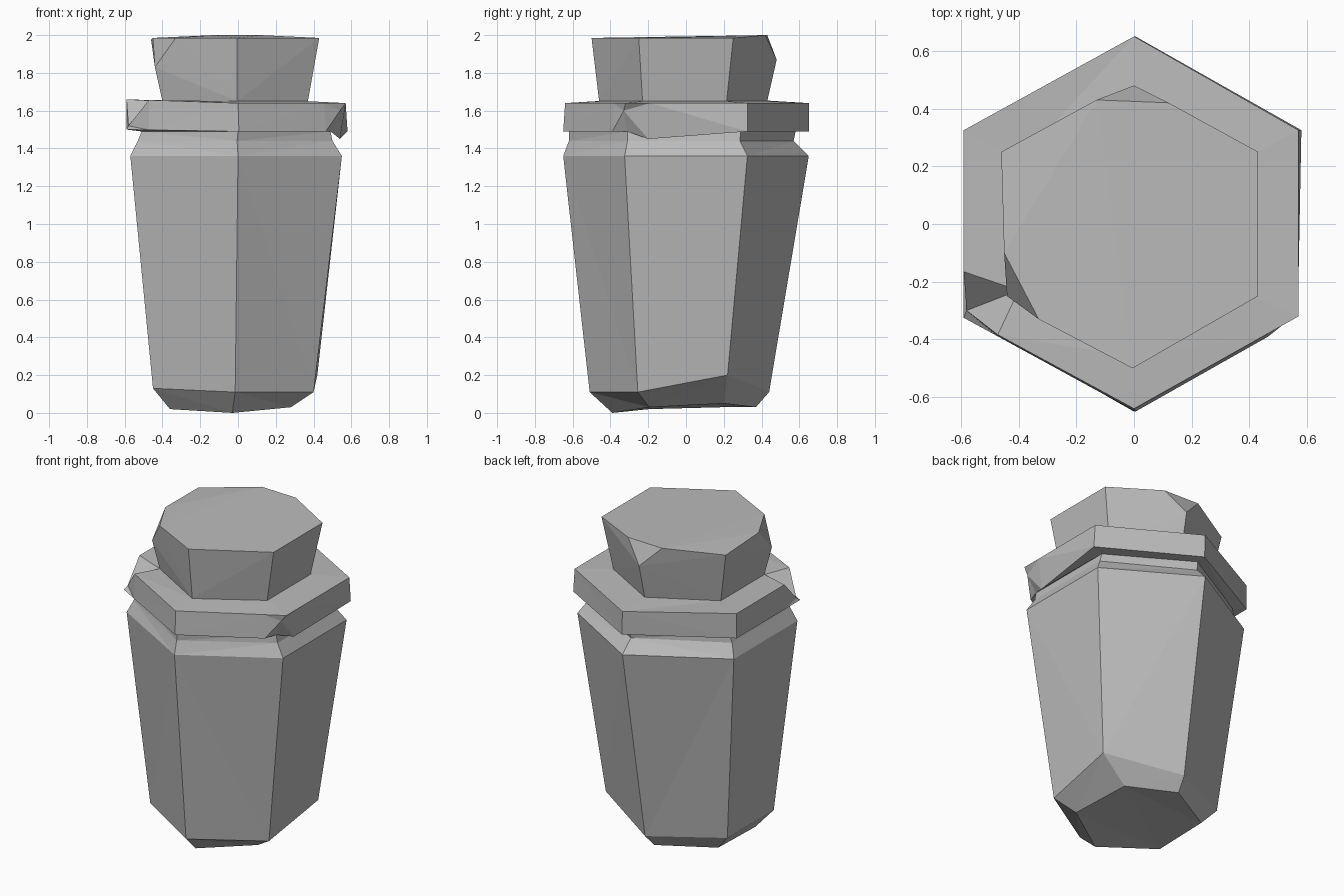
import bpy
import bmesh
from mathutils import Vector

default_cube = bpy.data.objects.get("Cube")
if default_cube:
    bpy.data.objects.remove(default_cube, do_unlink=True)

# Single stone colour
stone = bpy.data.materials.new("stone_grey")
stone.use_nodes = True
grey = (0.5, 0.5, 0.5, 1)
stone.diffuse_color = grey
stone.node_tree.nodes["Principled BSDF"].inputs["Base Color"].default_value = grey


def hex_ring(left, right, front, back, z, lift=0.0):
    """Hexagon with points at front and back; lift raises the left (-x) side."""
    middle = (left + right) / 2 + 0.01
    outline = [(middle, front), (right, front / 2), (right, back / 2),
               (middle, back), (left, back / 2), (left, front / 2)]
    return [Vector((x, y, z + (lift if x == left else 0))) for x, y in outline]


def split_for_chips(ring):
    """Add a point on either side of the two front side corners."""
    front, near_pos, far_pos, back, far_neg, near_neg = ring
    return [front, front.lerp(near_pos, 0.8), near_pos, near_pos.lerp(far_pos, 0.2),
            far_pos, back, far_neg, far_neg.lerp(near_neg, 0.76), near_neg,
            near_neg.lerp(front, 0.2)]


def finish(name, bm):
    bmesh.ops.recalc_face_normals(bm, faces=bm.faces)
    mesh = bpy.data.meshes.new(name)
    bm.to_mesh(mesh)
    bm.free()
    mesh.materials.append(stone)
    obj = bpy.data.objects.new(name, mesh)
    bpy.context.collection.objects.link(obj)
    return obj


def loft(name, rings, close_bottom=False):
    """Skin a stack of rings that share the same point count."""
    bm = bmesh.new()
    loops = [[bm.verts.new(p) for p in ring] for ring in rings]
    count = len(rings[0])
    for low, high in zip(loops, loops[1:]):
        for i in range(count):
            j = (i + 1) % count
            bm.faces.new((low[i], low[j], high[j], high[i]))
    if close_bottom:
        bm.faces.new(loops[0][::-1])
    bmesh.ops.triangulate(bm, faces=bm.faces, quad_method='SHORT_EDGE')
    return finish(name, bm)


# Tapered body with a worn, chipped foot
sole = hex_ring(-0.36, 0.28, -0.39, 0.37, 0.03)
sole[0].z = 0.0
sole[2] = Vector((0.24, 0.2, 0.05))
sole[5].z = 0.02
foot = hex_ring(-0.45, 0.40, -0.51, 0.44, 0.11, 0.02)
foot[2] = Vector((0.42, 0.22, 0.2))
shoulder = hex_ring(-0.57, 0.55, -0.65, 0.65, 1.36)
loft("body", [sole, foot, shoulder], close_bottom=True)

# Recessed neck above the shoulder
neck_low = hex_ring(-0.53, 0.50, -0.62, 0.57, 1.44)
neck_high = hex_ring(-0.51, 0.49, -0.62, 0.58, 1.49)
loft("neck", [shoulder, neck_low, neck_high])

# Collar, chipped underneath on one front corner and on top of the other
seat = hex_ring(-0.40, 0.37, -0.46, 0.43, 1.65)
collar_low = split_for_chips(hex_ring(-0.59, 0.58, -0.65, 0.65, 1.49, 0.01))
collar_high = split_for_chips(hex_ring(-0.59, 0.57, -0.64, 0.65, 1.64, 0.02))
collar_low[2] = Vector((0.54, -0.33, 1.6))
collar_low[3] = Vector((0.54, -0.2, 1.45))
collar_high[8] = Vector((-0.58, -0.3, 1.52))
loft("collar", [split_for_chips(neck_high), collar_low, collar_high,
                split_for_chips(seat)])

# Flared stopper with two broken top corners, wrapped as a convex hull
rim = hex_ring(-0.46, 0.43, -0.5, 0.5, 1.985, -0.01)
back_chip = [Vector((0.12, 0.42, 2.0)), Vector((-0.13, 0.43, 2.0)),
             Vector((0, 0.48, 1.87))]
side_chip = [Vector((-0.45, -0.1, 1.985)), Vector((-0.33, -0.33, 1.985)),
             Vector((-0.44, -0.25, 1.83))]
points = seat + [rim[i] for i in (0, 1, 2, 4)] + back_chip + side_chip
bm = bmesh.new()
for point in points:
    bm.verts.new(point)
bmesh.ops.convex_hull(bm, input=bm.verts)
hidden = [f for f in bm.faces if all(v.co.z < 1.66 for v in f.verts)]
bmesh.ops.delete(bm, geom=hidden, context='FACES_ONLY')
finish("stopper", bm)
